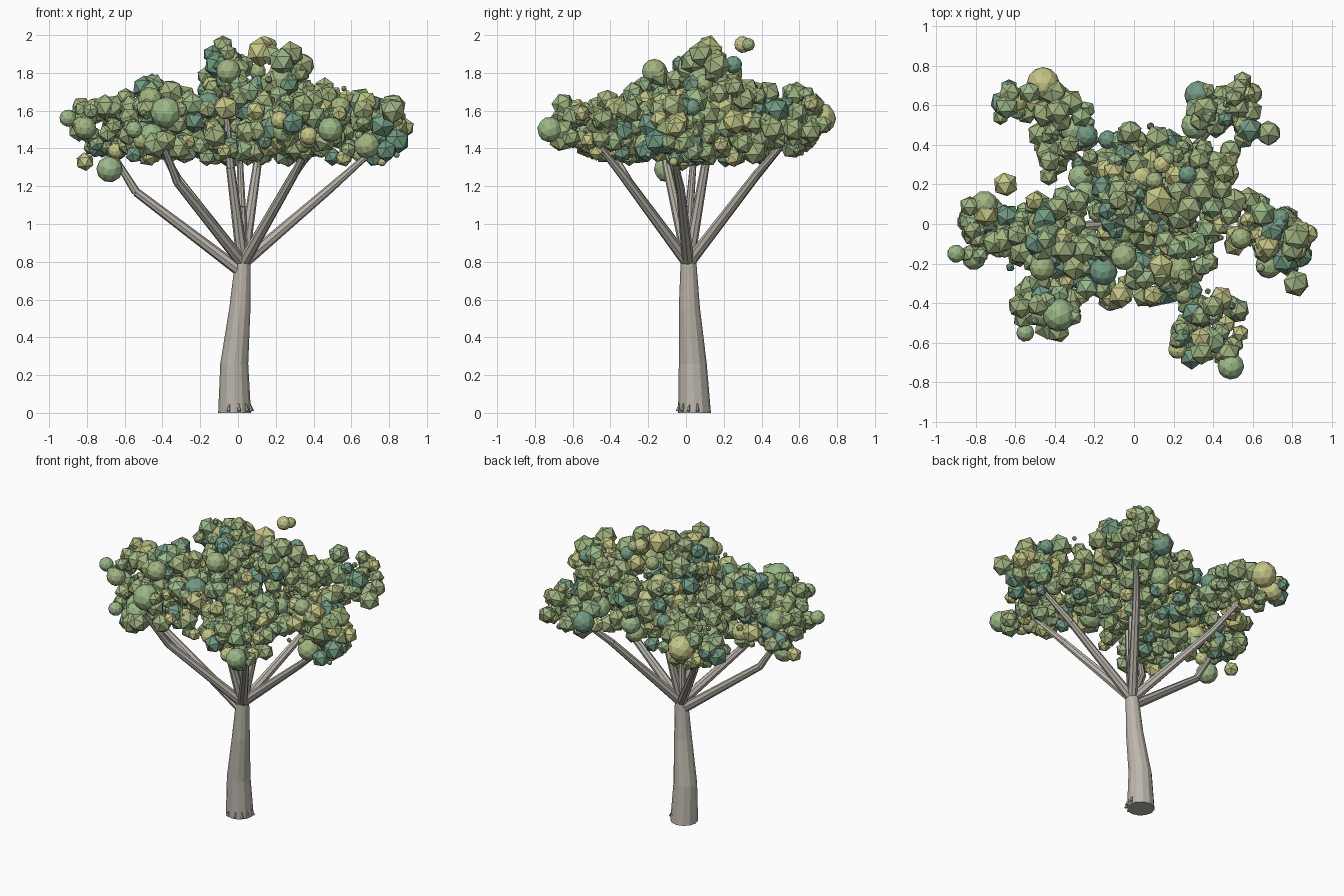
import bpy, bmesh, math, random
from mathutils import Vector, Matrix

random.seed(11)

def material(name, rgb):
    m = bpy.data.materials.new(name)
    m.diffuse_color = (*rgb, 1)
    return m

BARK = material("bark", (0.50, 0.47, 0.41))
LEAVES = [material("leaf_green", (0.36, 0.46, 0.22)),
          material("leaf_lime", (0.56, 0.57, 0.24)),
          material("leaf_teal", (0.17, 0.33, 0.23)),
          material("leaf_fresh", (0.33, 0.48, 0.25))]

def finish(name, bm, mats):
    me = bpy.data.meshes.new(name)
    bm.to_mesh(me)
    bm.free()
    for m in mats:
        me.materials.append(m)
    ob = bpy.data.objects.new(name, me)
    bpy.context.collection.objects.link(ob)
    return ob

def limb(name, pts, sides):
    """Separate tapered segment between each pair of (x, y, z, radius) points."""
    bm = bmesh.new()
    for a, b in zip(pts, pts[1:]):
        p, q = Vector(a[:3]), Vector(b[:3])
        d = q - p
        rot = Vector((0, 0, 1)).rotation_difference(d).to_matrix().to_4x4()
        bmesh.ops.create_cone(bm, cap_ends=True, segments=sides, radius1=a[3], radius2=b[3],
                              depth=d.length, matrix=Matrix.Translation((p + q) / 2) @ rot)
    return finish(name, bm, [BARK])

# Trunk: rings kept level so the foot sits flat
bm = bmesh.new()
rings = [(-0.018, 0.045, 0, 0.087), (-0.02, 0.036, 0.26, 0.074),
         (0.01, 0.018, 0.555, 0.056), (0.026, 0.013, 0.81, 0.041)]
loops = [[bm.verts.new((x + r * math.cos(k * math.tau / 12), y + r * math.sin(k * math.tau / 12), z))
          for k in range(12)] for x, y, z, r in rings]
for lo, hi in zip(loops, loops[1:]):
    for k in range(12):
        bm.faces.new((lo[k], lo[k - 11], hi[k - 11], hi[k]))
bm.faces.new(loops[0][::-1])
bm.faces.new(loops[-1])
finish("trunk", bm, [BARK])
limb("upper_trunk", [(0.026, 0.013, 0.79, 0.036), (0.02, 0.02, 1.09, 0.022), (0, 0.06, 1.6, 0.012)], 10)

# Small root stubs around the foot
for i, a in enumerate((-110, -75, -45, -20, 10)):
    c, s = math.cos(math.radians(a)), math.sin(math.radians(a))
    limb(f"root_stub_{i}", [(-0.018 + 0.095 * c, 0.045 + 0.095 * s, 0.01, 0.010),
                            (-0.018 + 0.082 * c, 0.045 + 0.082 * s, 0.05, 0.003)], 5)

# Branches: start height, elbow point and tip
branches = [(0.75, (-0.54, -0.04, 1.17), (-0.72, -0.06, 1.46)),
            (0.80, (-0.32, -0.30, 1.22), (-0.42, -0.45, 1.48)),
            (0.80, (-0.32, 0.36, 1.24), (-0.46, 0.58, 1.5)),
            (0.80, (0.30, 0.38, 1.27), (0.47, 0.58, 1.5)),
            (0.80, (0.29, -0.33, 1.25), (0.42, -0.53, 1.5)),
            (0.80, (0.49, -0.03, 1.19), (0.75, -0.08, 1.42)),
            (0.80, (-0.04, -0.10, 1.3), (-0.07, -0.16, 1.7)),
            (0.80, (0.10, 0.10, 1.3), (0.16, 0.20, 1.75))]
for i, (z, mid, tip) in enumerate(branches):
    start = (0.025 + 0.02 * mid[0], 0.012 + 0.02 * mid[1], z, 0.032)
    limb(f"branch_{i}", [start, (*mid, 0.023), (*tip, 0.013)], 8)

# Foliage: icosahedron leaf balls in ellipsoid clumps
def ball(bm, p, r, fine=False, mat=None):
    rot = Matrix.Rotation(random.uniform(0, 6), 4, 'X') @ Matrix.Rotation(random.uniform(0, 6), 4, 'Z')
    v = bmesh.ops.create_icosphere(bm, subdivisions=2 if fine else 1, radius=r,
                                   matrix=Matrix.Translation(p) @ rot)["verts"]
    m = random.choices(range(4), (7, 2, 2, 3))[0] if mat is None else mat
    for f in {f for w in v for f in w.link_faces}:
        f.material_index = m

def clump(name, centre, size, count, big=0.073):
    bm = bmesh.new()
    for _ in range(count):
        r = random.uniform(0.042, big) if random.random() > 0.1 else random.uniform(0.015, 0.025)
        # squarish direction fills the clump out to its corners
        d = Vector([random.uniform(-1, 1) for _ in range(3)])
        while d.length > 1.2:
            d = Vector([random.uniform(-1, 1) for _ in range(3)])
        p = Vector([c + k * (s - 0.55 * r) for c, k, s in zip(centre, d, size)])
        p.z = max(p.z, 1.31 + 0.8 * r)
        ball(bm, p, r, random.random() < 0.08)
    finish(name, bm, LEAVES)

clumps = {  # name: (centre, half sizes, number of balls)
    "left": ((-0.73, -0.03, 1.50), (0.15, 0.18, 0.18), 32),
    "left_inner": ((-0.46, -0.03, 1.54), (0.21, 0.24, 0.23), 58),
    "front_left": ((-0.42, -0.41, 1.49), (0.20, 0.17, 0.17), 34),
    "front_right": ((0.38, -0.52, 1.52), (0.20, 0.19, 0.18), 44),
    "back_left": ((-0.46, 0.58, 1.53), (0.25, 0.15, 0.16), 28),
    "back_left_inner": ((-0.36, 0.38, 1.51), (0.17, 0.17, 0.18), 20),
    "back_right": ((0.46, 0.58, 1.54), (0.18, 0.18, 0.19), 38),
    "right": ((0.75, -0.09, 1.48), (0.16, 0.16, 0.20), 38),
    "right_inner": ((0.52, 0.03, 1.52), (0.20, 0.17, 0.21), 36),
    "middle": ((0.02, 0.03, 1.55), (0.36, 0.36, 0.24), 100),
    "middle_back": ((0.02, 0.33, 1.54), (0.28, 0.19, 0.22), 48),
    "middle_front": ((-0.08, -0.25, 1.52), (0.31, 0.17, 0.21), 48),
    "middle_front_right": ((0.25, -0.22, 1.50), (0.16, 0.17, 0.19), 22),
    "middle_back_right": ((0.34, 0.24, 1.54), (0.21, 0.20, 0.22), 38),
    "top": ((-0.06, 0.09, 1.81), (0.14, 0.16, 0.14), 28),
    "top_front": ((-0.08, -0.10, 1.76), (0.12, 0.11, 0.11), 10),
    "top_right": ((0.22, 0.13, 1.80), (0.16, 0.15, 0.13), 20),
}
for name, args in clumps.items():
    clump("leaves_" + name, *args)

# Outlying balls that define the silhouette
bm = bmesh.new()
for x, y, z, r, fine, mat in [
        (-0.90, -0.15, 1.56, .046, 1, 3), (-0.83, 0.09, 1.62, .055, 0, 0), (0.88, -0.05, 1.51, .056, 0, 1),
        (0.49, -0.72, 1.50, .068, 1, 3), (-0.46, 0.71, 1.56, .085, 1, 1), (0.82, -0.30, 1.60, .07, 0, 0),
        (0.68, 0.46, 1.50, .068, 0, 0), (-0.55, -0.55, 1.50, .046, 1, 3), (-0.68, -0.10, 1.29, .07, 1, 3),
        (-0.08, 0.12, 1.945, .056, 0, 0), (0.28, 0.08, 1.90, .07, 0, 0), (0.14, 0.30, 1.95, .045, 1, 1),
        (0.12, 0.12, 1.91, .08, 0, 1), (0.73, -0.02, 1.45, .075, 1, 3), (-0.61, 0.62, 1.54, .07, 1, 1),
        (-0.38, -0.46, 1.59, .085, 1, 3), (0.31, 0.50, 1.56, .072, 1, 3), (0.82, -0.07, 1.62, .075, 0, 0),
        (-0.65, 0.2, 1.52, .065, 0, 1), (-0.81, -0.02, 1.33, .05, 0, 1), (0.17, 0.33, 1.95, .035, 1, 0)]:
    ball(bm, (x, y, z), r, bool(fine), mat)
finish("leaves_outer", bm, LEAVES)
